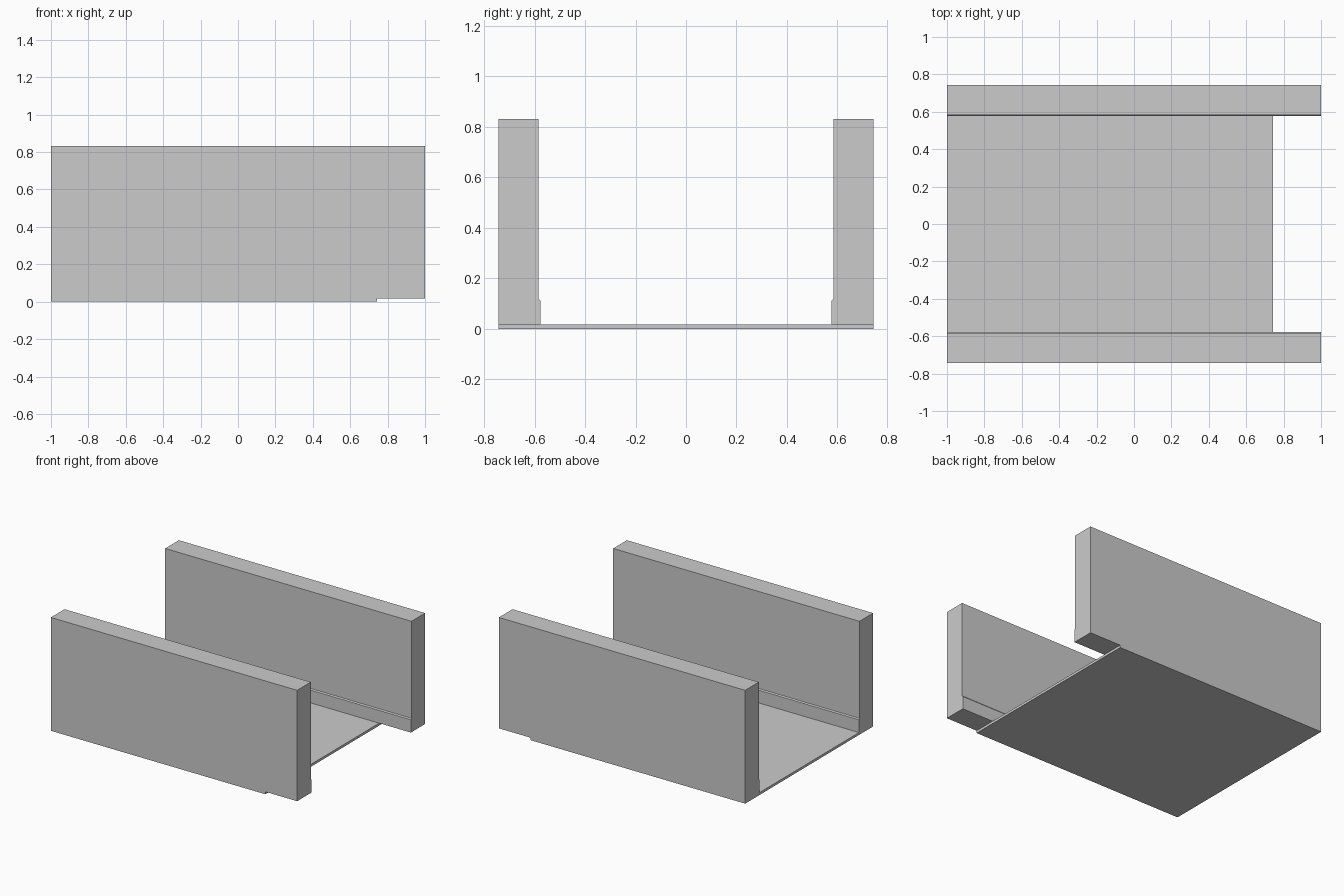
import bpy
import bmesh

if "Cube" in bpy.data.objects:
    bpy.data.objects.remove(bpy.data.objects["Cube"])

HALF_WIDTH = 0.742
FLOOR_TOP = 0.018
HEIGHT = 0.832


def extrude_along_x(name, profile, x0, x1):
    """Sweep a closed (y, z) profile from x0 to x1."""
    bm = bmesh.new()
    face = bm.faces.new([bm.verts.new((x0, y, z)) for y, z in profile])
    swept = bmesh.ops.extrude_face_region(bm, geom=[face])["geom"]
    verts = [g for g in swept if isinstance(g, bmesh.types.BMVert)]
    bmesh.ops.translate(bm, verts=verts, vec=(x1 - x0, 0, 0))
    bmesh.ops.recalc_face_normals(bm, faces=bm.faces)
    mesh = bpy.data.meshes.new(name)
    bm.to_mesh(mesh)
    bm.free()
    obj = bpy.data.objects.new(name, mesh)
    bpy.context.collection.objects.link(obj)
    return obj


# Floor slab, stopping short of the wall ends on the right
extrude_along_x("floor_slab", [(-HALF_WIDTH, 0), (HALF_WIDTH, 0),
                               (HALF_WIDTH, FLOOR_TOP), (-HALF_WIDTH, FLOOR_TOP)],
                -1.0, 0.742)

# Side walls with a thin chamfered skirting on the inner face
wall = [(HALF_WIDTH, FLOOR_TOP), (HALF_WIDTH, HEIGHT), (0.584, HEIGHT),
        (0.584, 0.12), (0.577, 0.112), (0.577, FLOOR_TOP)]
for name, side in (("front_wall", -1), ("back_wall", 1)):
    extrude_along_x(name, [(side * y, z) for y, z in wall], -1.0, 1.0)
